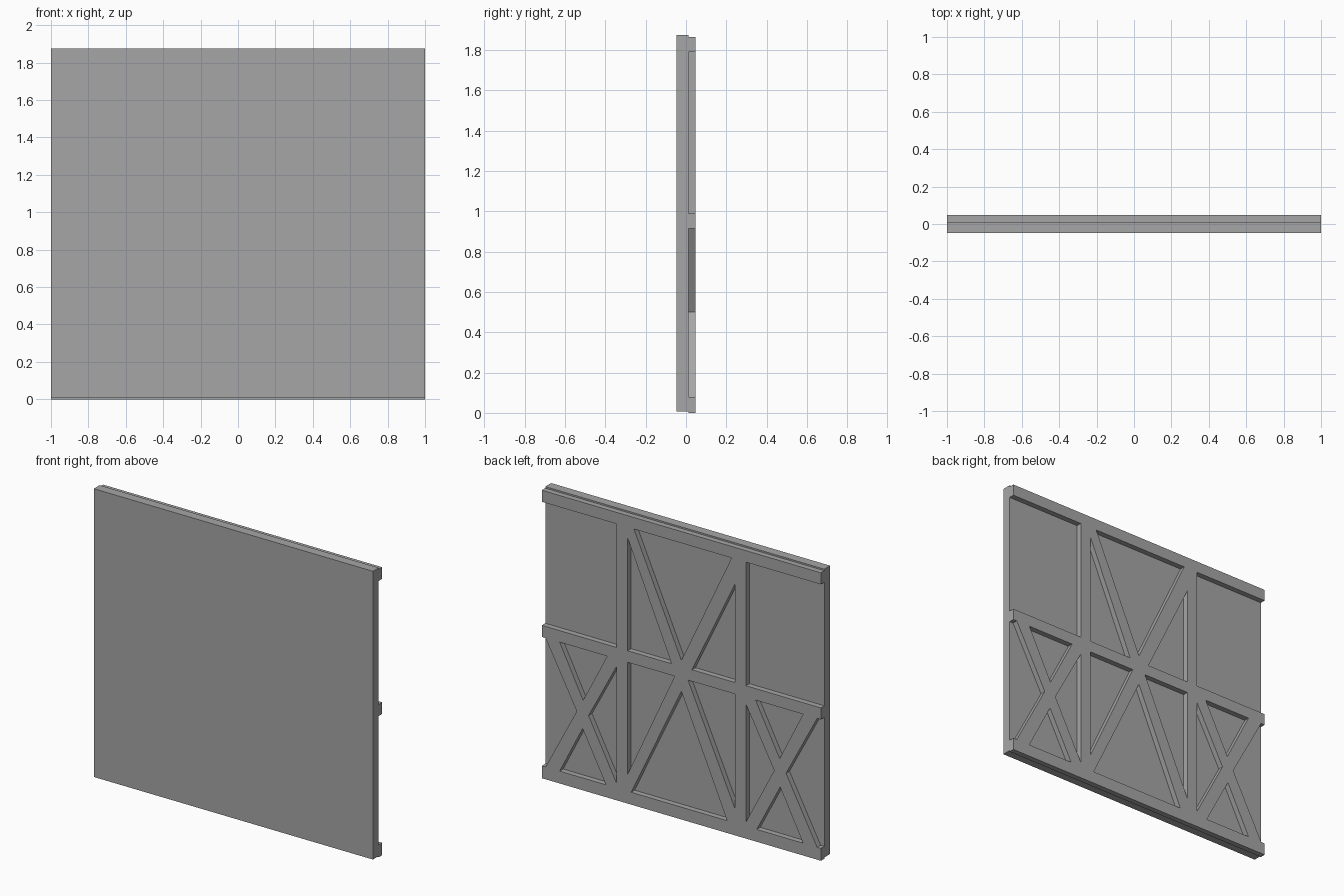
import bpy
import bmesh

cube = bpy.data.objects.get("Cube")
if cube:
    bpy.data.objects.remove(cube)

# Single grey paint
grey = bpy.data.materials.new("grey paint")
grey.use_nodes = True
colour = (0.38, 0.38, 0.38, 1)
grey.diffuse_color = colour
grey.node_tree.nodes["Principled BSDF"].inputs["Base Color"].default_value = colour


def prisms(name, outlines, y0, y1):
    """Extrude each x-z outline from y0 to y1, all in one object."""
    bm = bmesh.new()
    for outline in outlines:
        near = [bm.verts.new((x, y0, z)) for x, z in outline]
        far = [bm.verts.new((x, y1, z)) for x, z in outline]
        bm.faces.new(near)
        bm.faces.new(far[::-1])
        n = len(outline)
        for i in range(n):
            j = (i + 1) % n
            bm.faces.new((near[j], near[i], far[i], far[j]))
    bmesh.ops.recalc_face_normals(bm, faces=bm.faces)
    mesh = bpy.data.meshes.new(name)
    bm.to_mesh(mesh)
    bm.free()
    mesh.materials.append(grey)
    obj = bpy.data.objects.new(name, mesh)
    bpy.context.collection.objects.link(obj)
    return obj


def rect(x0, x1, z0, z1):
    return [(x0, z0), (x1, z0), (x1, z1), (x0, z1)]


def mirrored(outline):
    return [(-x, z) for x, z in outline]


# Main layout: panel, rails and posts
back, seam, front = 0.0475, 0.012, -0.0475
top, top_rail, mid_top, mid_low, low_rail = 1.865, 1.79, 0.99, 0.915, 0.08
post_in, post_out, beyond = 0.385, 0.463, 1.1

prisms("door_panel", [rect(-1, 1, 0.008, 1.875)], front, seam)
frame = prisms("braced_frame", [rect(-1, 1, 0, top)], seam, back)

# Openings of one side bay: plain above, crossed braces below
side = [
    rect(post_out, beyond, mid_top, top_rail),
    [(0.532, mid_low), (0.872, mid_low), (0.704, 0.583)],
    [(0.54, low_rail), (0.872, low_rail), (0.708, 0.4)],
    [(post_out, 0.87), (post_out, 0.108), (0.665, 0.495)],
    [(beyond, mid_low), (0.973, mid_low), (0.75, 0.5),
     (0.973, low_rail), (beyond, low_rail)],
]

# Openings of the centre bay: V brace above, inverted V below
centre = [
    [(0.34, top_rail), (-0.36, top_rail), (0, 1.03)],
    [(post_in, 1.72), (post_in, mid_top), (0.07, mid_top)],
    [(-post_in, 1.63), (-post_in, mid_top), (-0.076, mid_top)],
    [(0.36, low_rail), (-0.328, low_rail), (0, 0.83)],
    [(post_in, 0.19), (post_in, mid_low), (0.048, mid_low)],
    [(-post_in, 0.17), (-post_in, mid_low), (-0.048, mid_low)],
]

# Cut the openings through the frame
openings = side + [mirrored(o) for o in side] + centre
cutter = prisms("opening_cutter", openings, seam - 0.05, back + 0.05)
cutter.hide_render = True
cut = frame.modifiers.new("openings", "BOOLEAN")
cut.operation = "DIFFERENCE"
cut.solver = "EXACT"
cut.object = cutter

bpy.context.view_layer.objects.active = frame
frame.select_set(True)
bpy.ops.object.modifier_apply(modifier=cut.name)
bpy.data.objects.remove(cutter)
